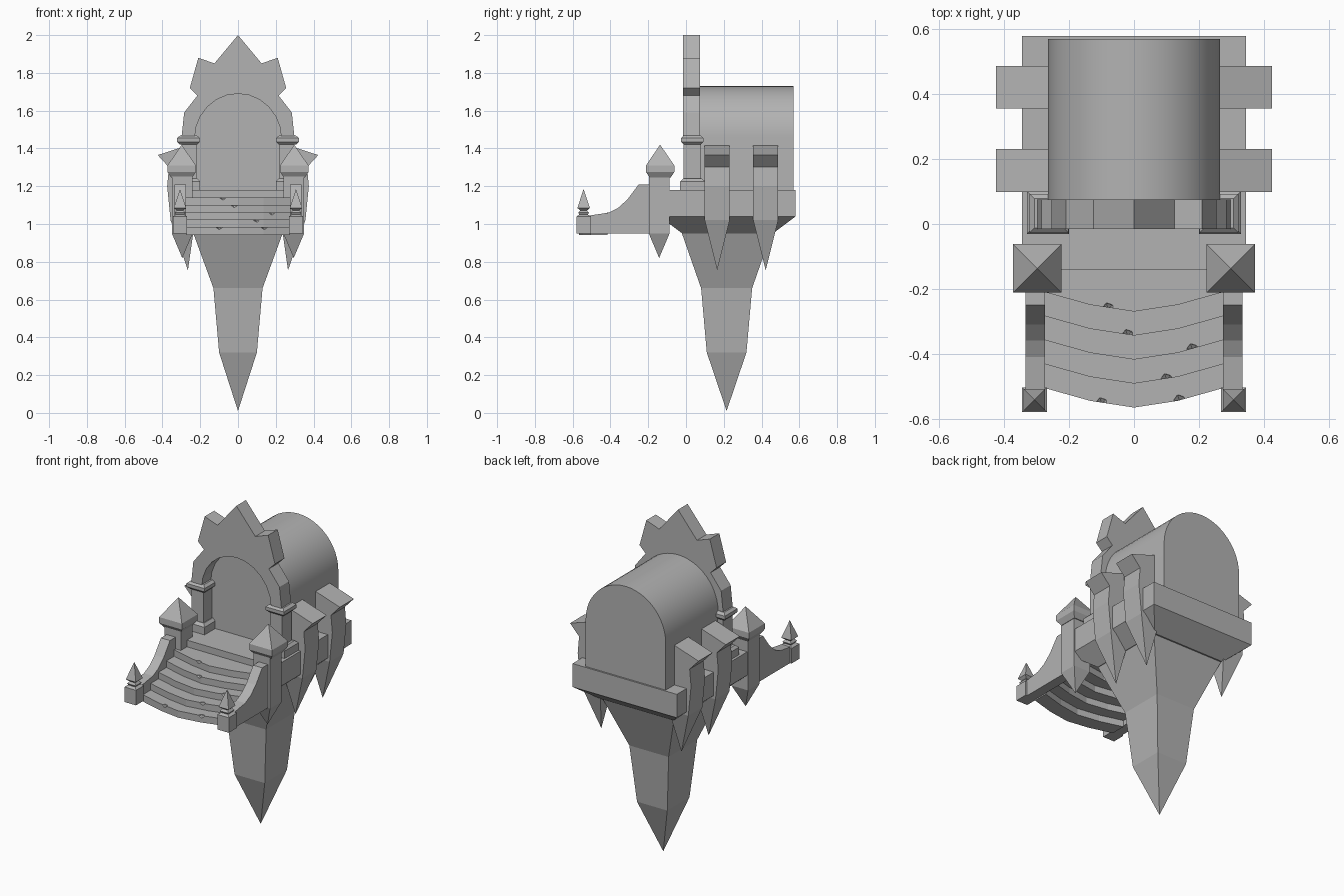
import bpy, bmesh, math

cube = bpy.data.objects.get("Cube")
if cube:
    bpy.data.objects.remove(cube)

stone = bpy.data.materials.new("grey stone")
stone.use_nodes = True
GREY = (0.45, 0.45, 0.45, 1)
stone.diffuse_color = GREY
stone.node_tree.nodes["Principled BSDF"].inputs["Base Color"].default_value = GREY


def finish(name, bm):
    bmesh.ops.recalc_face_normals(bm, faces=bm.faces)
    mesh = bpy.data.meshes.new(name)
    bm.to_mesh(mesh)
    bm.free()
    mesh.materials.append(stone)
    ob = bpy.data.objects.new(name, mesh)
    bpy.context.collection.objects.link(ob)
    return ob


def prism(name, outline, axis, lo, hi):
    """Extrude a 2D outline along one axis."""
    bm = bmesh.new()

    def place(p, d):
        return {"x": (d, p[0], p[1]), "y": (p[0], d, p[1]), "z": (p[0], p[1], d)}[axis]
    face = bm.faces.new([bm.verts.new(place(p, lo)) for p in outline])
    ext = bmesh.ops.extrude_face_region(bm, geom=[face])
    a, b = place((0, 0), lo), place((0, 0), hi)
    moved = [v for v in ext["geom"] if isinstance(v, bmesh.types.BMVert)]
    bmesh.ops.translate(bm, verts=moved, vec=[q - p for p, q in zip(a, b)])
    return finish(name, bm)


def loft(name, cx, cy, sections):
    """Stack rectangles given as (z, half x, half y, x offset)."""
    bm = bmesh.new()
    rings = []
    for z, hx, hy, ox in sections:
        rings.append([bm.verts.new((cx + ox + sx * hx, cy + sy * hy, z))
                      for sx, sy in ((-1, -1), (1, -1), (1, 1), (-1, 1))])
    bm.faces.new(rings[0])
    bm.faces.new(rings[-1])
    for low, high in zip(rings, rings[1:]):
        for i in range(4):
            j = (i + 1) % 4
            bm.faces.new((low[i], low[j], high[j], high[i]))
    bmesh.ops.remove_doubles(bm, verts=bm.verts, dist=0.0005)
    return finish(name, bm)


def square(name, cx, cy, pairs):
    return loft(name, cx, cy, [(z, h, h, 0) for z, h in pairs])


def arch(half, spring, rise, count):
    return [(half * math.cos(math.pi * i / count), spring + rise * math.sin(math.pi * i / count))
            for i in range(count + 1)]


# Floating platform and hanging rock
loft("platform", 0, 0.22, [(0.95, 0.24, 0.24, 0), (1.04, 0.345, 0.36, 0), (1.18, 0.345, 0.36, 0)])
loft("rock_spike", 0, 0.215, [(0.01, 0.0001, 0.0001, 0), (0.32, 0.1, 0.105, 0),
                              (0.66, 0.13, 0.135, 0), (0.96, 0.24, 0.24, 0)])

# Barrel vaulted hall
hall = prism("vaulted_hall", [(-0.265, 1.17)] + arch(0.265, 1.46, 0.27, 24)[::-1] + [(0.265, 1.17)],
             "y", 0.07, 0.57)
bpy.context.view_layer.objects.active = hall
hall.select_set(True)
bpy.ops.object.shade_smooth_by_angle(angle=math.radians(30))
hall.select_set(False)

# Jagged crown around the doorway
crest = [(0.3, 1.45), (0.285, 1.59), (0.215, 1.68), (0.255, 1.72), (0.21, 1.88), (0.125, 1.85)]
outline = crest + [(0, 2.0)] + [(-x, z) for x, z in crest[::-1]]
prism("door_crown", outline + arch(0.23, 1.45, 0.24, 12)[::-1], "y", -0.015, 0.075)

# Curved steps with chipped edges
chips = bmesh.new()
PITCH = 0.039


def step_curve(front):
    return [(x, front + 0.06 * (abs(x) / 0.275) ** 1.5)
            for x in (-0.275, -0.135, 0, 0.135, 0.275)]


for x, n in ((-0.08, 0), (-0.02, 1), (0.18, 2), (0.1, 3), (-0.1, 4), (0.14, 4)):
    made = bmesh.ops.create_icosphere(chips, subdivisions=1, radius=0.02)
    y = -0.27 - 0.074 * n + 0.06 * (abs(x) / 0.275) ** 1.5
    bmesh.ops.translate(chips, verts=made["verts"], vec=(x, y, 1.145 - PITCH * n))
cutter = finish("chip_cutter", chips)
cutter.hide_render = True
cutter.hide_set(True)

for n in range(5):
    front = -0.27 - 0.074 * n
    top = 1.14 - PITCH * n
    back = [(0.275, -0.12), (-0.275, -0.12)] if n == 0 else step_curve(front + 0.09)[::-1]
    step = prism("step_%d" % (n + 1), step_curve(front) + back, "z", top - 0.041, top)
    cut = step.modifiers.new("chips", "BOOLEAN")
    cut.operation = "DIFFERENCE"
    cut.solver = "EXACT"
    cut.object = cutter

# Parts repeated on both sides
for s, side in ((1, "left"), (-1, "right")):
    # Door columns
    loft(side + "_column_base", s * 0.265, 0.035, [(1.17, 0.065, 0.066, 0), (1.225, 0.065, 0.066, 0),
                                                   (1.24, 0.05, 0.05, 0)])
    loft(side + "_column", s * 0.26, 0.033, [(1.2, 0.04, 0.046, 0), (1.46, 0.04, 0.046, 0)])
    square(side + "_capital", s * 0.262, 0.033, [(1.42, 0.045), (1.435, 0.06), (1.455, 0.06), (1.468, 0.045)])

    # Gate towers
    square(side + "_tower", s * 0.295, -0.142, [(0.82, 0.0001), (0.95, 0.055), (1.26, 0.055)])
    square(side + "_tower_roof", s * 0.298, -0.137, [(1.245, 0.055), (1.275, 0.075),
                                                     (1.31, 0.075), (1.42, 0.0001)])

    # Sweeping stair walls and end posts
    wall = [(-0.51, 0.95), (-0.51, 1.045), (-0.41, 1.06), (-0.36, 1.085), (-0.31, 1.13),
            (-0.25, 1.21), (-0.18, 1.21), (-0.18, 0.95)]
    prism(side + "_stair_wall", wall, "x", s * 0.275, s * 0.335)
    square(side + "_end_post", s * 0.307, -0.542, [(0.95, 0.038), (1.04, 0.038), (1.05, 0.022)])
    square(side + "_finial", s * 0.307, -0.542, [(1.045, 0.02), (1.06, 0.028), (1.072, 0.018),
                                                 (1.085, 0.033), (1.185, 0.0001)])

    # Hooked buttresses hanging past the platform edge
    for k, cy in enumerate((0.165, 0.422)):
        body = loft("%s_buttress_%d" % (side, k + 1), 0, cy,
                    [(0.755, 0.0001, 0.0001, s * 0.265), (1.02, 0.065, 0.066, s * 0.292),
                     (1.2, 0.06, 0.066, s * 0.315), (1.31, 0.055, 0.066, s * 0.31)])
        prism("%s_buttress_cap_%d" % (side, k + 1),
              [(s * x, z) for x, z in ((0.255, 1.3), (0.365, 1.3), (0.425, 1.365), (0.255, 1.42))],
              "y", cy - 0.066, cy + 0.066)
